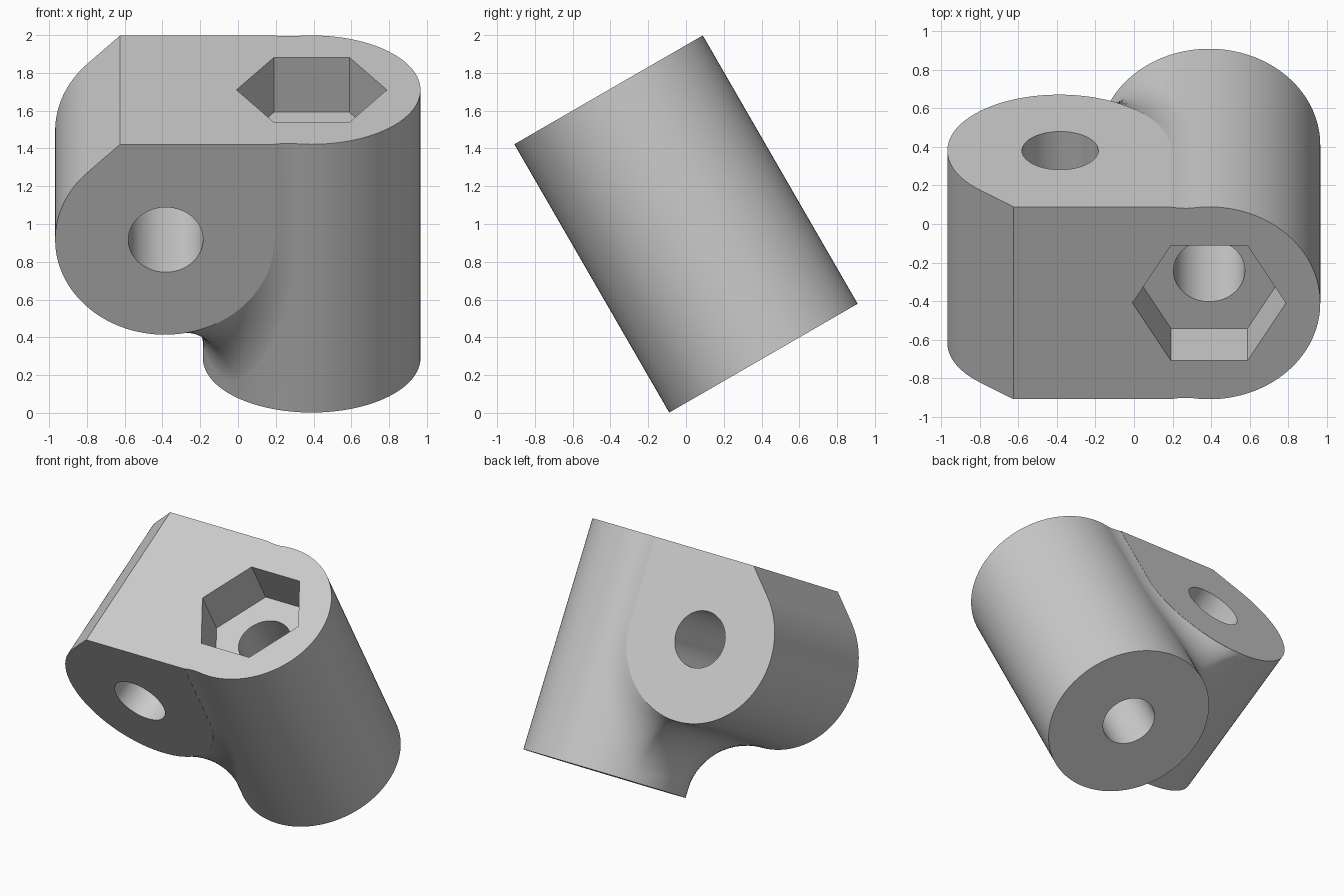
import bpy, bmesh, math
from mathutils import Matrix, Vector

cube = bpy.data.objects.get("Cube")
if cube:
    bpy.data.objects.remove(cube, do_unlink=True)

# Dimensions, built upright and tilted at the end
R = 0.576            # post radius and arm half width
POST_X = 0.39
ARM_R, ARM_X, ARM_Z = 0.58, -0.388, 0.236
TOP = 0.82
OVER = 0.95          # rough height, trimmed to TOP
BLEND = 0.42         # fillet radius
UP = Vector((0, 0, 1))


def make(name, bm):
    bmesh.ops.recalc_face_normals(bm, faces=bm.faces)
    mesh = bpy.data.meshes.new(name)
    bm.to_mesh(mesh)
    bm.free()
    obj = bpy.data.objects.new(name, mesh)
    bpy.context.collection.objects.link(obj)
    return obj


def loft(name, rings):
    """Closed solid through rings of points, capped at both ends."""
    bm = bmesh.new()
    rows = [[bm.verts.new(p) for p in ring] for ring in rings]
    n = len(rows[0])
    for a, b in zip(rows, rows[1:]):
        for i in range(n):
            j = (i + 1) % n
            bm.faces.new((a[i], a[j], b[j], b[i]))
    bm.faces.new(rows[0])
    bm.faces.new(rows[-1])
    return make(name, bm)


def prism(name, radius, sides, x, z0, z1):
    def ring(z):
        return [(x + radius * math.cos(math.tau * i / sides),
                 radius * math.sin(math.tau * i / sides), z) for i in range(sides)]
    return loft(name, [ring(z0), ring(z1)])


def combine(target, other, operation):
    mod = target.modifiers.new(operation.lower(), 'BOOLEAN')
    mod.operation = operation
    mod.solver = 'EXACT'
    mod.object = other
    bpy.context.view_layer.objects.active = target
    bpy.ops.object.modifier_apply(modifier=mod.name)
    bpy.data.objects.remove(other, do_unlink=True)


# Vertical post
body = prism("tilted_bracket", R, 128, POST_X, -TOP, OVER)

# Arm: round underside, 45 degree shoulder, straight inner side
angles = [math.radians(-225 * i / 80) for i in range(81)]
outline = [(ARM_X + ARM_R * math.cos(a), ARM_Z + ARM_R * math.sin(a)) for a in angles]
sx, sz = outline[-1]
outline += [(sx + OVER - sz, OVER), (ARM_X + ARM_R, OVER)]
arm = loft("arm", [[(x, y, z) for x, z in outline] for y in (-R, R)])


# Rolling-ball fillet between post and arm
SINK = 0.001
REACH = R - SINK + BLEND


def ball(theta):
    """Ball centre offset from the arm axis, and its distance to it."""
    y = REACH * math.sin(theta)
    dx = POST_X - REACH * math.cos(theta) - ARM_X
    dy = max(0, abs(y) - R + SINK)
    return dx, y, ARM_R - SINK + math.sqrt(max(0, BLEND ** 2 - dy ** 2))


low, high = math.radians(60), math.radians(85)
for _ in range(40):
    mid = (low + high) / 2
    dx, y, dist = ball(mid)
    if dist > dx:
        low = mid
    else:
        high = mid
limit = low


def fillet_ring(theta):
    dx, y, dist = ball(theta)
    dz = -math.sqrt(max(0, dist ** 2 - dx ** 2))
    centre = Vector((ARM_X + dx, y, ARM_Z + dz))
    k = (ARM_R - SINK) / dist
    touch_arm = Vector((ARM_X + dx * k, max(-R + SINK, min(R - SINK, y)), ARM_Z + dz * k))
    a = Vector((math.cos(theta), -math.sin(theta), 0))
    b = (touch_arm - centre).normalized()
    arc = [centre + BLEND * a.slerp(b, i / 14) for i in range(15)]
    return arc + [Vector((0, 0.35 * math.sin(theta), ARM_Z))]


def lifted(ring):
    return [Vector((p.x, p.y, OVER)) for p in ring]


STEPS = 64
rings = [fillet_ring(limit * math.sin(math.pi / 2 * (2 * i / STEPS - 1))) for i in range(STEPS + 1)]
fillet = loft("fillet", [lifted(rings[0])] + rings + [lifted(rings[-1])])

combine(body, arm, 'UNION')
combine(body, fillet, 'UNION')

# Flat top
combine(body, prism("top_trim", 4, 4, 0, TOP, 2), 'DIFFERENCE')

# Hexagonal nut pocket and bore through the post
combine(body, prism("nut_pocket", 0.398, 6, POST_X, TOP - 0.335, 1), 'DIFFERENCE')
combine(body, prism("post_bore", 0.185, 64, POST_X, -1, 0.7), 'DIFFERENCE')

# Cross bore through the arm
bore = prism("arm_bore", 0.198, 64, 0, -1, 1)
bore.data.transform(Matrix.Translation((ARM_X + 0.005, 0, ARM_Z)) @ Matrix.Rotation(math.pi / 2, 4, 'X'))
combine(body, bore, 'DIFFERENCE')

# Tilt and stand on the ground
body.data.transform(Matrix.Translation(UP) @ Matrix.Rotation(math.radians(30), 4, 'X'))

grey = bpy.data.materials.new("plain grey")
grey.use_nodes = True
colour = (0.6, 0.6, 0.6, 1)
grey.diffuse_color = colour
grey.node_tree.nodes["Principled BSDF"].inputs["Base Color"].default_value = colour
body.data.materials.clear()
body.data.materials.append(grey)
for face in body.data.polygons:
    face.material_index = 0

bpy.ops.object.select_all(action='DESELECT')
body.select_set(True)
bpy.context.view_layer.objects.active = body
bpy.ops.object.shade_smooth_by_angle(angle=math.radians(25))
